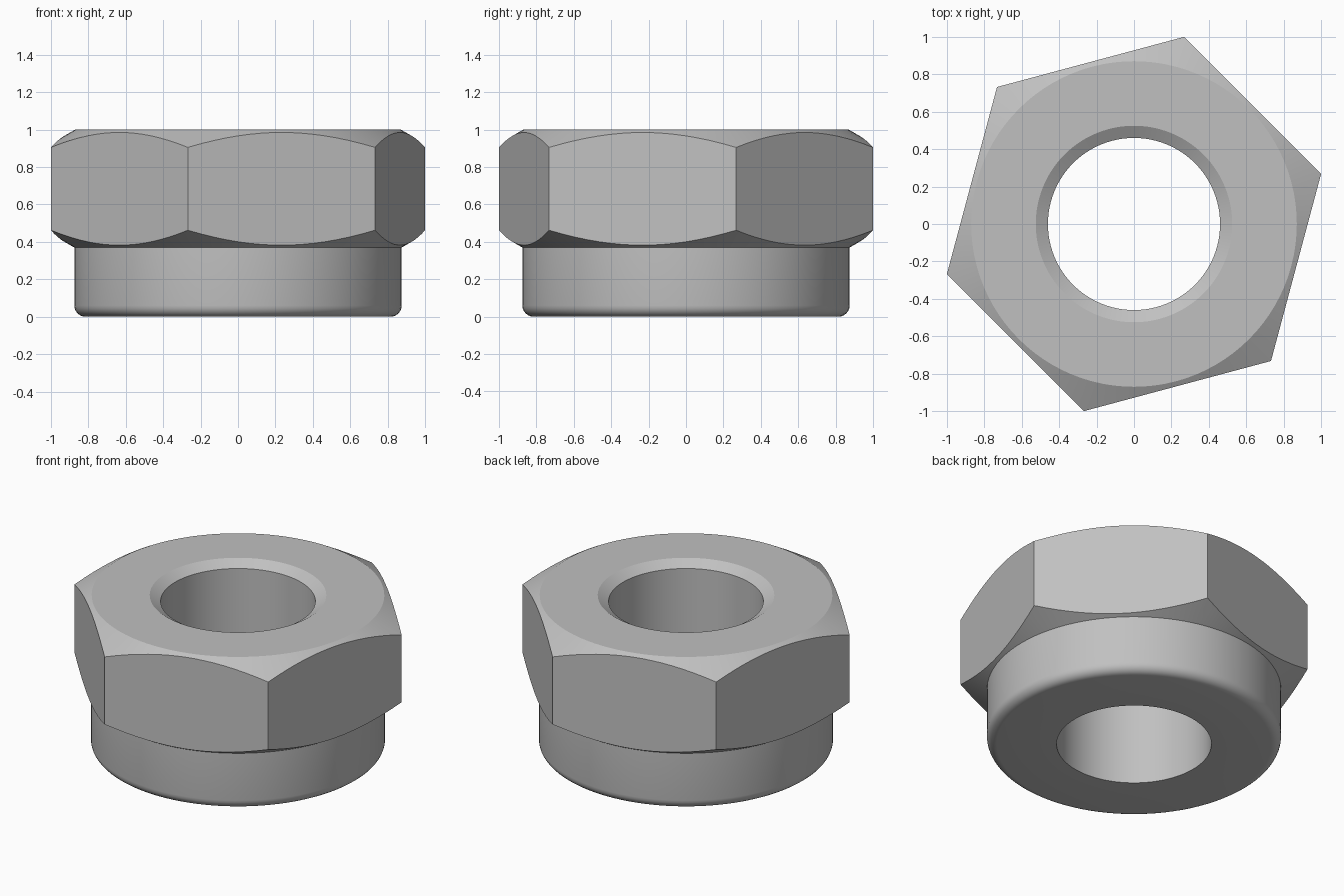
import bpy, bmesh
from math import sin, cos, pi, radians, tan

cube = bpy.data.objects.get("Cube")
if cube:
    bpy.data.objects.remove(cube, do_unlink=True)

SEGMENTS = 96
CORNER = 1 / cos(radians(15))      # hexagon corner radius
BORE, COLLAR, BLANK, FILLET = 0.46, 0.875, 1.1, 0.06
SLOPE = tan(radians(29.9))         # chamfer of the hexagon head
FLANGE_Z = 0.37                    # underside of the head

# Plain grey steel
steel = bpy.data.materials.new("grey steel")
steel.use_nodes = True
colour = (0.53, 0.53, 0.53, 1)
steel.diffuse_color = colour
steel.node_tree.nodes["Principled BSDF"].inputs["Base Color"].default_value = colour


def make_object(name, bm):
    bmesh.ops.recalc_face_normals(bm, faces=bm.faces)
    mesh = bpy.data.meshes.new(name)
    bm.to_mesh(mesh)
    bm.free()
    mesh.materials.append(steel)
    obj = bpy.data.objects.new(name, mesh)
    bpy.context.collection.objects.link(obj)
    return obj


def lathe(name, profile):
    """Revolve a closed (radius, height) profile around z."""
    bm = bmesh.new()
    rings = []
    for i in range(SEGMENTS):
        a = 2 * pi * i / SEGMENTS
        rings.append([bm.verts.new((r * cos(a), r * sin(a), z)) for r, z in profile])
    for i, ring in enumerate(rings):
        after = rings[(i + 1) % SEGMENTS]
        for j in range(len(profile)):
            k = (j + 1) % len(profile)
            bm.faces.new((ring[j], after[j], after[k], ring[k]))
    return make_object(name, bm)


# Turned blank: bore, rounded collar, chamfered head, bore countersink
fillet = [(COLLAR - FILLET + FILLET * sin(t), FILLET - FILLET * cos(t))
          for t in (i * pi / 12 for i in range(7))]
profile = [(BORE, 0)] + fillet + [
    (COLLAR, FLANGE_Z),
    (BLANK, FLANGE_Z + (BLANK - COLLAR) * SLOPE),
    (BLANK, 1 - (BLANK - 0.87) * SLOPE),
    (0.87, 1), (0.525, 1), (BORE, 0.96)]
nut = lathe("hex_nut", profile)

# Hexagonal prism that mills the six flats
bm = bmesh.new()
corners = [radians(15 + 60 * i) for i in range(6)]
base = bm.faces.new([bm.verts.new((CORNER * cos(a), CORNER * sin(a), -0.5)) for a in corners])
top = bmesh.ops.extrude_face_region(bm, geom=[base])["geom"]
bmesh.ops.translate(bm, vec=(0, 0, 2),
                    verts=[v for v in top if isinstance(v, bmesh.types.BMVert)])
prism = make_object("hex_cutter", bm)

mill = nut.modifiers.new("mill flats", "BOOLEAN")
mill.operation = "INTERSECT"
mill.solver = "EXACT"
mill.object = prism
bpy.ops.object.select_all(action="DESELECT")
nut.select_set(True)
bpy.context.view_layer.objects.active = nut
bpy.ops.object.modifier_apply(modifier=mill.name)
bpy.data.objects.remove(prism, do_unlink=True)

# Smooth round walls, crisp edges
bpy.ops.object.shade_smooth_by_angle(angle=radians(25))
